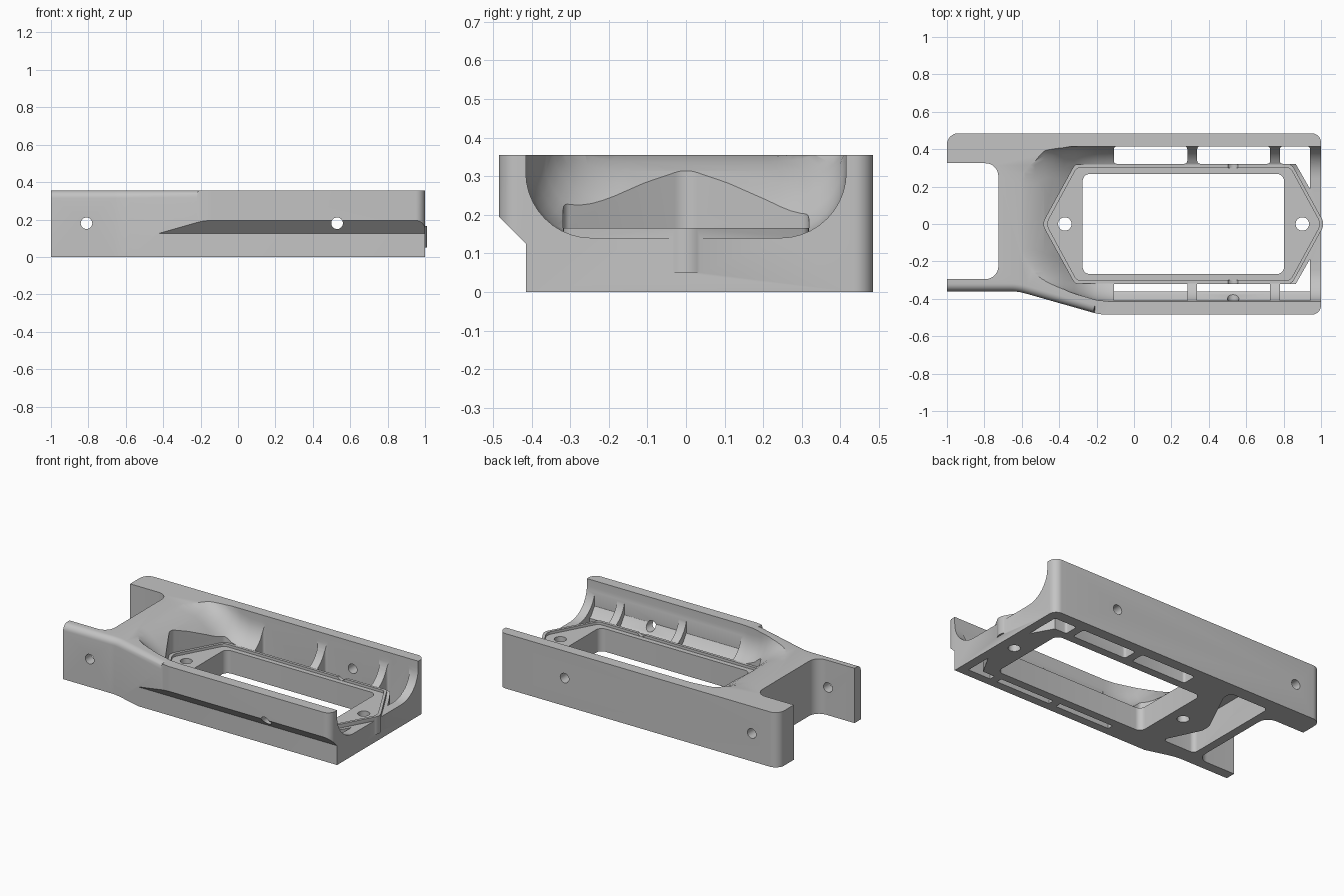
import bpy, bmesh, math
from mathutils import Vector

cube = bpy.data.objects.get("Cube")
if cube:
    bpy.data.objects.remove(cube, do_unlink=True)

grey = bpy.data.materials.new("light_grey")
grey.use_nodes = True
grey.diffuse_color = (0.55, 0.55, 0.55, 1)
grey.node_tree.nodes["Principled BSDF"].inputs["Base Color"].default_value = grey.diffuse_color

TOP = 0.355
FLOOR = 0.14


def rounded(corners, steps=8):
    """Outline from (x, y, radius) corners."""
    out = []
    n = len(corners)
    for i, (x, y, r) in enumerate(corners):
        p = Vector((x, y))
        if r == 0:
            out.append(p)
            continue
        u = (Vector(corners[i - 1][:2]) - p).normalized()
        v = (Vector(corners[(i + 1) % n][:2]) - p).normalized()
        half = u.angle(v) / 2
        c = p + (u + v).normalized() * r / math.sin(half)
        d0 = (p + u * r / math.tan(half) - c).normalized()
        d1 = (p + v * r / math.tan(half) - c).normalized()
        out += [c + d0.slerp(d1, k / steps).normalized() * r for k in range(steps + 1)]
    return out


def loft(name, rings):
    """Closed solid through rings of equal point count."""
    bm = bmesh.new()
    loops = [[bm.verts.new(p) for p in ring] for ring in rings]
    n = len(loops[0])
    for a, b in zip(loops, loops[1:]):
        for i in range(n):
            j = (i + 1) % n
            bm.faces.new((a[i], a[j], b[j], b[i]))
    bm.faces.new(loops[0])
    bm.faces.new(loops[-1])
    bmesh.ops.recalc_face_normals(bm, faces=bm.faces)
    mesh = bpy.data.meshes.new(name)
    bm.to_mesh(mesh)
    bm.free()
    obj = bpy.data.objects.new(name, mesh)
    bpy.context.collection.objects.link(obj)
    mesh.materials.append(grey)
    return obj


def prism(name, outline, lo, hi, axis="z"):
    place = {"z": lambda p, h: (p[0], p[1], h),
             "y": lambda p, h: (p[0], h, p[1]),
             "x": lambda p, h: (h, p[0], p[1])}[axis]
    return loft(name, [[place(p, h) for p in outline] for h in (lo, hi)])


def combine(target, tool, operation="DIFFERENCE"):
    tool.hide_render = True
    mod = target.modifiers.new("cut", "BOOLEAN")
    mod.operation = operation
    mod.solver = "EXACT"
    mod.object = tool
    bpy.context.view_layer.objects.active = target
    bpy.ops.object.modifier_apply(modifier=mod.name)
    bpy.data.objects.remove(tool, do_unlink=True)


def cut(*args):
    combine(body, prism("cutter", *args))


def circle(x, y, r, n=24):
    return [(x + r * math.cos(k * math.tau / n), y + r * math.sin(k * math.tau / n)) for k in range(n)]


# Outer body with one slanted side
body = prism("bracket_body", rounded([
    (-1, -0.36, 0), (-0.62, -0.36, 0.3), (-0.18, -0.485, 0.3), (1, -0.485, 0.05),
    (1, 0.485, 0.05), (-1, 0.485, 0.06)]), 0, TOP)

# Rounded upper edge along the narrow arm
bm = bmesh.new()
bm.from_mesh(body.data)
edges = [e for e in bm.edges
         if all(v.co.z > 0.3 and v.co.y < -0.3 for v in e.verts)
         and (e.verts[0].co.x + e.verts[1].co.x) / 2 < -0.24]
bmesh.ops.bevel(bm, geom=edges, offset=0.04, segments=6, profile=0.5, affect="EDGES")
bm.to_mesh(body.data)
bm.free()

# U-shaped trough that ramps up onto the bridge


def trough_ring(x, floor, front):
    back = 0.415 if x > -0.5 else 0.385
    rise = min(0.17, 0.4 - floor)
    pts = [(x, -front, 0.41)]
    arc = [k / 10 * math.pi / 2 for k in range(11)]
    pts += [(x, -front + 0.17 * (1 - math.cos(a)), floor + rise * (1 - math.sin(a))) for a in arc]
    pts += [(x, back - 0.17 * (1 - math.cos(a)), floor + rise * (1 - math.sin(a))) for a in reversed(arc)]
    return pts + [(x, back, 0.41)]


ramp = [(-0.62, 0.357), (-0.58, 0.351), (-0.53, 0.337), (-0.48, 0.313), (-0.43, 0.282),
        (-0.375, 0.238), (-0.32, 0.19), (-0.27, 0.157), (-0.2, FLOOR), (-0.12, FLOOR), (1.1, FLOOR)]
combine(body, loft("trough", [
    trough_ring(x, z, min(0.415, 0.285 + (x + 0.62) * 0.29)) for x, z in ramp]))


# Raised six-sided seat with a lip
def seat(inset):
    w = 0.318 - inset
    left, right = -0.49 + inset * 1.15, 1.02 - inset * 1.15
    return rounded([(left, 0, 0.06), (-0.315 + inset / 2, -w, 0.03), (0.845 - inset / 2, -w, 0.03),
                    (right, 0, 0.06), (0.845 - inset / 2, w, 0.03), (-0.315 + inset / 2, w, 0.03)])


combine(body, prism("seat", seat(0), 0.05, 0.165), "UNION")
cut(seat(0), 0.165, 0.5)
cut(seat(0.018), 0.148, 0.5)

# Large rectangular opening
cut(rounded([(-0.275, -0.268, 0.04), (0.803, -0.268, 0.04),
             (0.803, 0.268, 0.04), (-0.275, 0.268, 0.04)]), -0.1, 0.5)

# Notch between the two arms
cut(rounded([(-1.1, -0.295, 0), (-0.725, -0.295, 0.07),
             (-0.725, 0.325, 0.07), (-1.1, 0.325, 0)]), -0.1, 0.5)

# Undercut along the wide front side
cut([(-0.6, -0.1), (-0.415, -0.1), (-0.415, 0.125), (-0.6, 0.31)], -0.9, 1.1, "x")

# Side slots, leaving curved ribs between them
pocket = [(-0.322, -0.1), (-0.36, -0.1), (-0.36, 0.135), (-0.375, 0.145),
          (-0.41, 0.195), (-0.41, 0.4), (-0.322, 0.4)]
for x0, x1 in ((-0.108, 0.285), (0.338, 0.728), (0.78, 0.942)):
    cut(rounded([(x0, 0.322, 0.015), (x1, 0.322, 0.015), (x1, 0.415, 0.015), (x0, 0.415, 0.015)], 4), -0.1, 0.4)
    cut(pocket, x0, x1, "x")

# Triangular corner openings beside the seat
for s in (1, -1):
    cut([(0.86, s * 0.33), (0.942, s * 0.33), (0.942, s * 0.185)], -0.1, 0.4)

# Hollow under the bridge
cut(rounded([(-0.67, -0.26, 0.03), (-0.43, -0.26, 0.02), (-0.54, -0.03, 0.05),
             (-0.54, 0.03, 0.05), (-0.39, 0.34, 0.02), (-0.39, 0.4, 0.02),
             (-0.67, 0.4, 0.03)]), -0.1, 0.2)

# Screw holes, vertical and through the side walls
for x in (-0.37, 0.9):
    cut(circle(x, 0, 0.036), -0.1, 0.5)
for x in (-0.81, 0.53):
    cut(circle(x, 0.18, 0.031), -0.6, 0.6, "y")

bpy.ops.object.select_all(action="DESELECT")
body.select_set(True)
bpy.context.view_layer.objects.active = body
bpy.ops.object.shade_smooth_by_angle(angle=math.radians(30))
